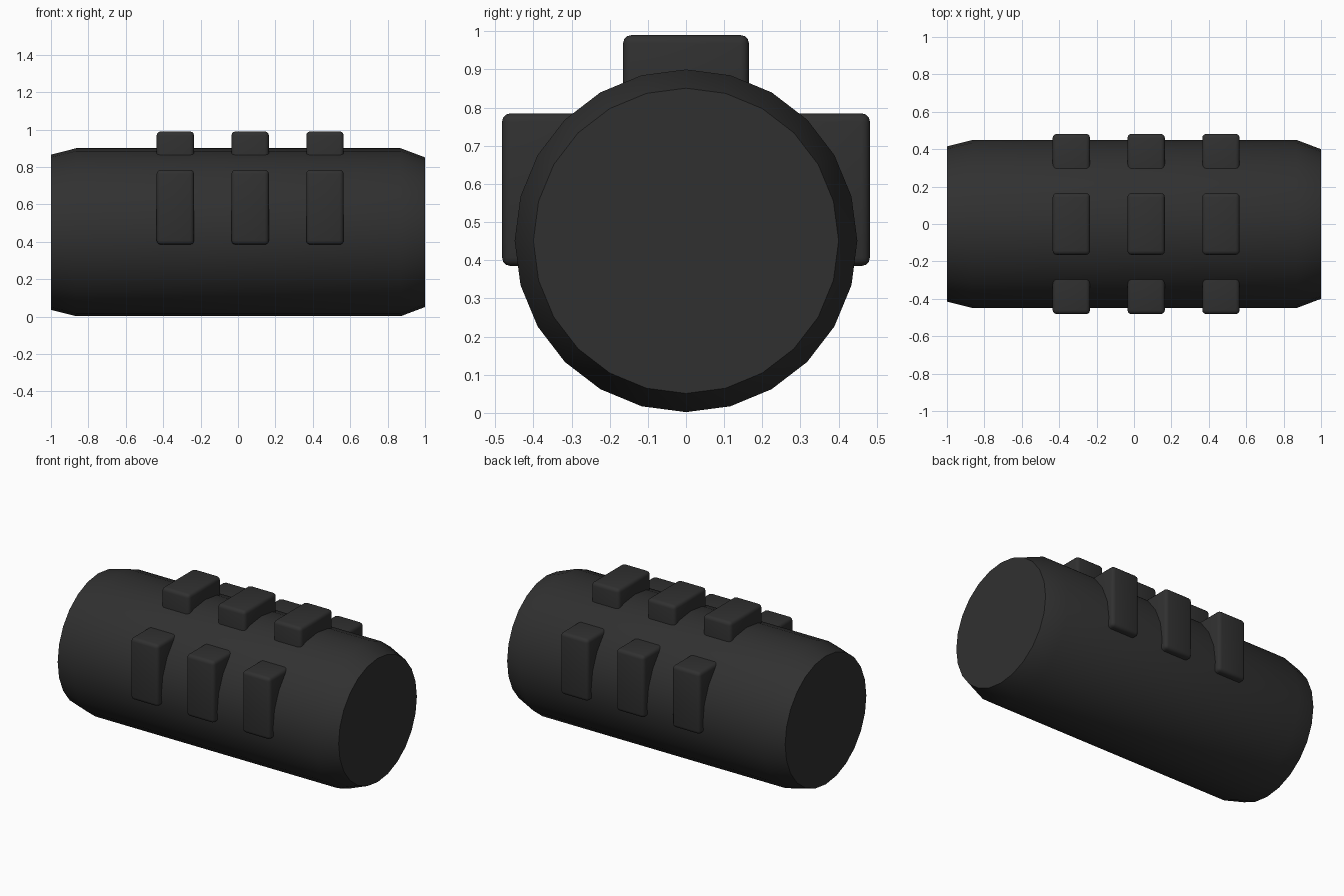
import bpy
import bmesh
from math import cos, sin, pi, radians
from mathutils import Vector

default = bpy.data.objects.get("Cube")
if default:
    bpy.data.objects.remove(default, do_unlink=True)

SIDES = 24
AXIS_Z = 0.451
RADIUS = 0.449

# One dark rubber colour for everything
rubber = bpy.data.materials.new("dark_grey_rubber")
rubber.use_nodes = True
colour = (0.03, 0.03, 0.03, 1)
rubber.diffuse_color = colour
bsdf = rubber.node_tree.nodes["Principled BSDF"]
bsdf.inputs["Base Color"].default_value = colour
bsdf.inputs["Roughness"].default_value = 0.7


def finish(bm, name):
    """Turn a bmesh into a linked object with the shared material."""
    bmesh.ops.recalc_face_normals(bm, faces=bm.faces)
    mesh = bpy.data.meshes.new(name)
    bm.to_mesh(mesh)
    bm.free()
    mesh.materials.append(rubber)
    obj = bpy.data.objects.new(name, mesh)
    bpy.context.collection.objects.link(obj)
    bpy.ops.object.select_all(action="DESELECT")
    obj.select_set(True)
    bpy.context.view_layer.objects.active = obj
    bpy.ops.object.shade_smooth_by_angle(angle=radians(32))
    return obj


def lathe_x(name, profile):
    """Closed round body along x from (x, radius) pairs."""
    bm = bmesh.new()
    rings = []
    for x, r in profile:
        angles = [2 * pi * i / SIDES for i in range(SIDES)]
        rings.append([bm.verts.new((x, r * sin(a), AXIS_Z + r * cos(a))) for a in angles])
    for a, b in zip(rings, rings[1:]):
        for i in range(SIDES):
            j = (i + 1) % SIDES
            bm.faces.new((a[i], a[j], b[j], b[i]))
    bm.faces.new(rings[0])
    bm.faces.new(rings[-1])
    return finish(bm, name)


def rounded_block(name, low, high):
    """Box between two corners with softly rounded edges."""
    low, high = Vector(low), Vector(high)
    bm = bmesh.new()
    bmesh.ops.create_cube(bm, size=1)
    for v in bm.verts:
        v.co = (low + high) / 2 + v.co * (high - low)
    bmesh.ops.bevel(bm, geom=bm.edges[:], offset=0.022, segments=3,
                    profile=0.5, affect="EDGES")
    return finish(bm, name)


# Cylinder body with tapered ends
lathe_x("body", [(-1, 0.415), (-0.865, RADIUS), (0.87, RADIUS), (1, 0.4)])

# Three rows of grip blocks: top, front and back
for n, x in enumerate((-0.335, 0.065, 0.465), start=1):
    x0, x1 = x - 0.1, x + 0.1
    rounded_block(f"top_grip_{n}", (x0, -0.165, 0.7), (x1, 0.165, 0.99))
    rounded_block(f"front_grip_{n}", (x0, -0.482, 0.385), (x1, -0.2, 0.785))
    rounded_block(f"back_grip_{n}", (x0, 0.2, 0.385), (x1, 0.482, 0.785))
